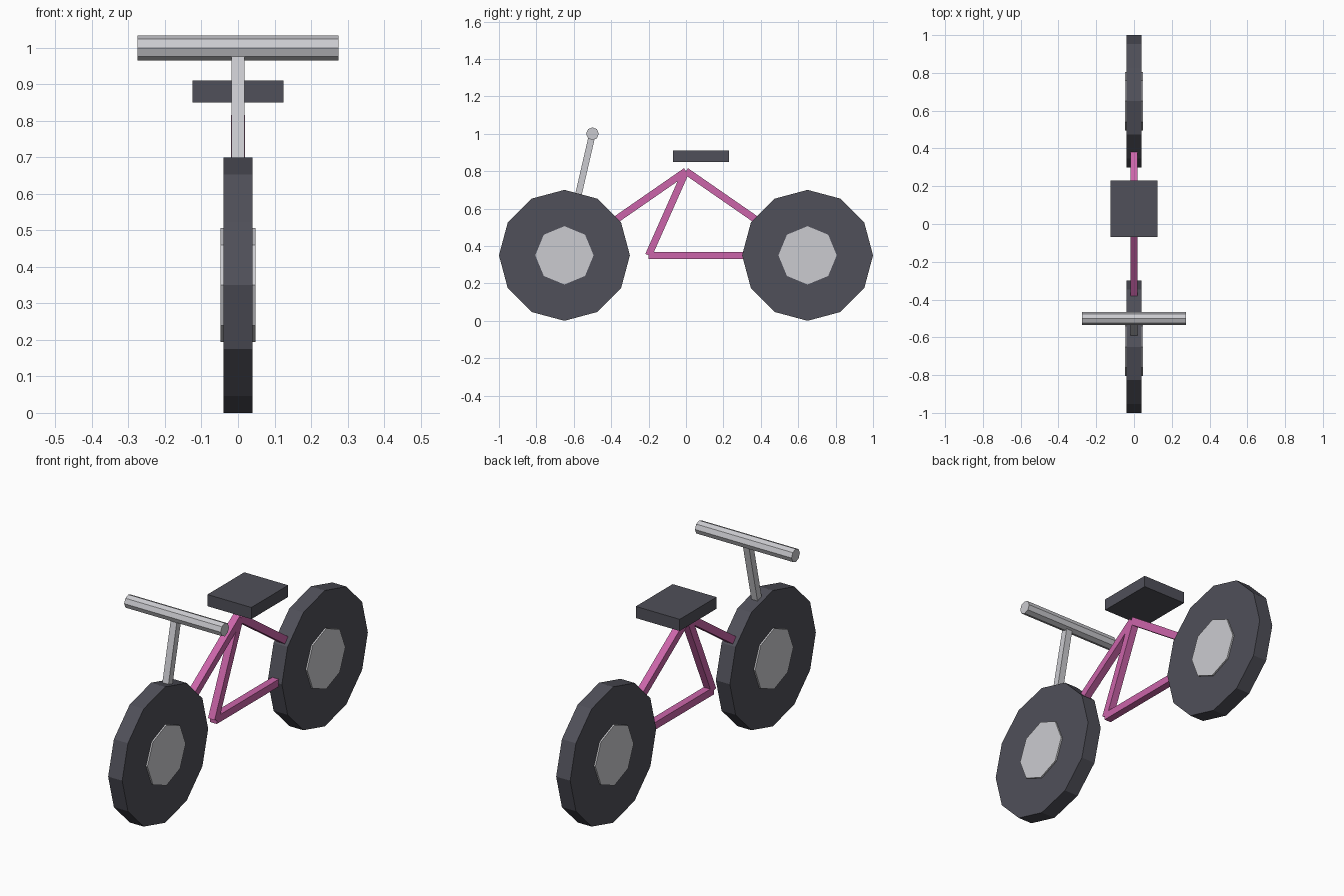
import bpy
from math import pi
from mathutils import Matrix, Vector

if "Cube" in bpy.data.objects:
    bpy.data.objects.remove(bpy.data.objects["Cube"])


def material(name, colour):
    mat = bpy.data.materials.new(name)
    mat.use_nodes = True
    mat.diffuse_color = (*colour, 1)
    mat.node_tree.nodes["Principled BSDF"].inputs["Base Color"].default_value = (*colour, 1)
    return mat


rubber = material("dark rubber", (0.08, 0.08, 0.1))
metal = material("light metal", (0.6, 0.6, 0.63))
pink = material("pink paint", (0.6, 0.13, 0.4))


def finish(name, mat):
    obj = bpy.context.object
    obj.name = name
    obj.data.materials.append(mat)
    return obj


def disc(name, sides, radius, width, centre, mat):
    """Flat-sided cylinder lying along x, with a corner pointing up."""
    bpy.ops.mesh.primitive_cylinder_add(vertices=sides, radius=radius, depth=width,
                                        location=centre, rotation=(0, pi / 2, 0))
    return finish(name, mat)


def box(name, size, centre, mat):
    bpy.ops.mesh.primitive_cube_add(size=1, location=centre)
    obj = finish(name, mat)
    obj.data.transform(Matrix.Diagonal((*size, 1)))
    return obj


def bar(name, start, end, thick, mat):
    """Square bar between two (y, z) points in the centre plane."""
    a, b = Vector((0, *start)), Vector((0, *end))
    obj = box(name, (thick, thick, (b - a).length), (a + b) / 2, mat)
    obj.rotation_euler = (b - a).to_track_quat("Z", "Y").to_euler()
    return obj


# Key points in the centre plane (y, z)
front_axle, rear_axle = (-0.65, 0.35), (0.65, 0.35)
seat_joint, pedal_joint, bar_joint = (0, 0.8), (-0.2, 0.35), (-0.5, 1.0)

# Wheels
for side, axle in (("front", front_axle), ("rear", rear_axle)):
    disc(side + "_tyre", 12, 0.35, 0.08, (0, *axle), rubber)
    disc(side + "_hub", 8, 0.156, 0.096, (0, *axle), metal)

# Frame
bar("front_frame_tube", seat_joint, front_axle, 0.038, pink)
bar("rear_frame_tube", seat_joint, rear_axle, 0.038, pink)
bar("seat_tube", seat_joint, pedal_joint, 0.038, pink)
bar("lower_frame_tube", pedal_joint, rear_axle, 0.038, pink)

# Steering
bar("handlebar_stem", front_axle, bar_joint, 0.035, metal)
disc("handlebar", 8, 0.034, 0.55, (0, *bar_joint), metal)

# Saddle
box("saddle", (0.25, 0.3, 0.06), (0, 0.08, 0.88), rubber)
